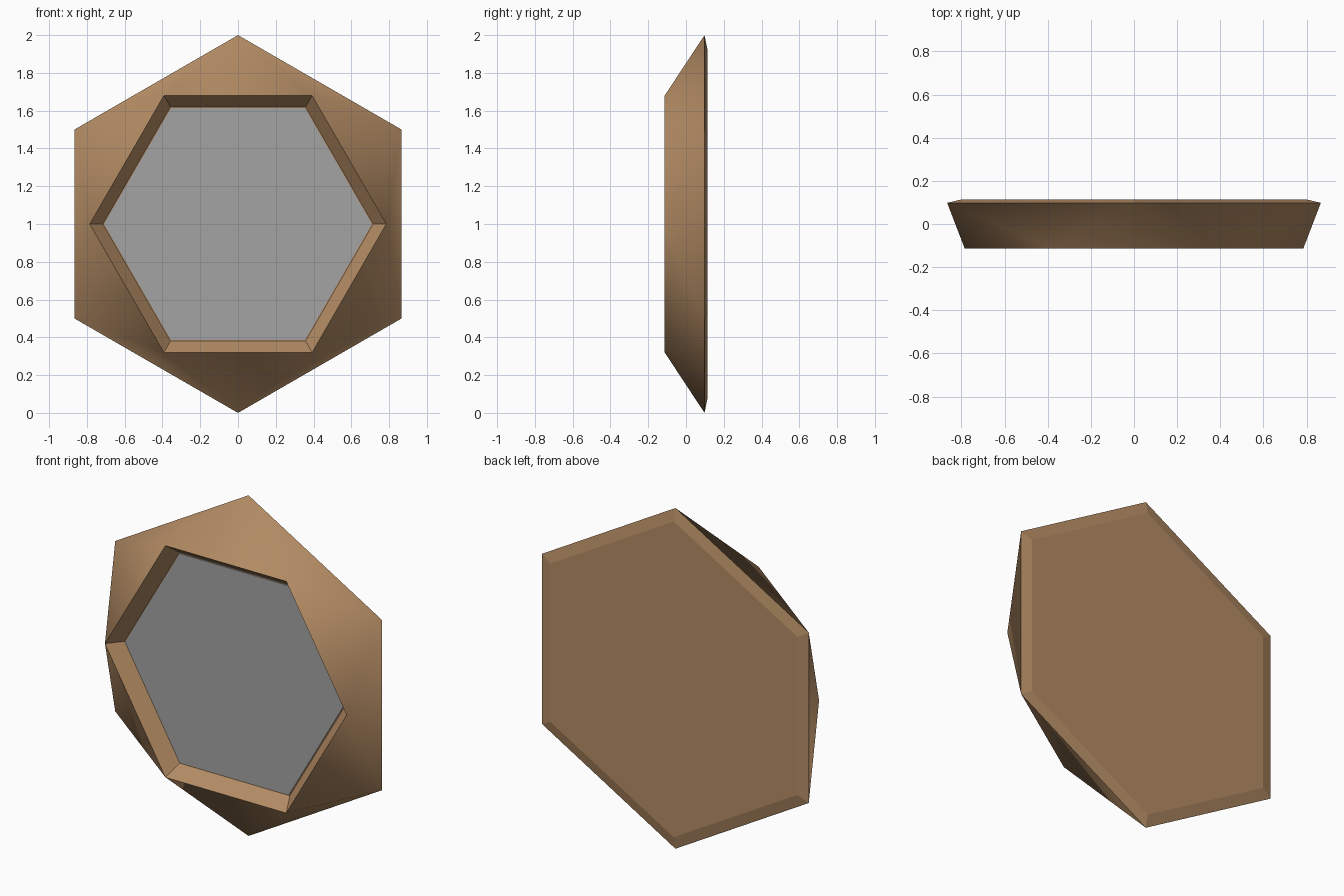
import bpy
import bmesh
from math import cos, sin, radians

cube = bpy.data.objects.get("Cube")
if cube:
    bpy.data.objects.remove(cube, do_unlink=True)


def material(name, color):
    mat = bpy.data.materials.new(name)
    mat.use_nodes = True
    mat.diffuse_color = color
    node = next(n for n in mat.node_tree.nodes if n.type == 'BSDF_PRINCIPLED')
    node.inputs["Base Color"].default_value = color
    return mat


def hexagon(bm, radius, y, turn):
    angles = [radians(turn + 60 * i) for i in range(6)]
    return [bm.verts.new((radius * cos(a), y, 1 + radius * sin(a))) for a in angles]


def bridge(bm, a, b):
    for i in range(6):
        j = (i + 1) % 6
        bm.faces.new((a[i], a[j], b[j], b[i]))


def finish(bm, name, mat):
    bmesh.ops.recalc_face_normals(bm, faces=bm.faces)
    mesh = bpy.data.meshes.new(name)
    bm.to_mesh(mesh)
    bm.free()
    mesh.materials.append(mat)
    obj = bpy.data.objects.new(name, mesh)
    bpy.context.collection.objects.link(obj)
    return obj


wood = material("warm brown wood", (0.45, 0.26, 0.127, 1))
glass = material("mirror grey", (0.37, 0.37, 0.37, 1))

# Faceted frame: chamfered back, twisted triangular sides, sloped recess
bm = bmesh.new()
back = hexagon(bm, 0.927, 0.113, 30)
outer = hexagon(bm, 1.0, 0.098, 30)
front = hexagon(bm, 0.785, -0.113, 0)
inner = hexagon(bm, 0.715, -0.03, 0)
bm.faces.new(back)
bridge(bm, back, outer)
for i in range(6):
    j = (i + 1) % 6
    bm.faces.new((front[i], front[j], outer[i]))
    bm.faces.new((outer[i], outer[j], front[j]))
bridge(bm, front, inner)
bm.faces.new(inner)
frame = finish(bm, "frame", wood)

# Smooth the twisted sides only, keeping the rims and back crisp
bpy.context.view_layer.objects.active = frame
frame.select_set(True)
bpy.ops.object.shade_smooth_by_angle(angle=radians(45))
for face in frame.data.polygons:
    if len(face.vertices) > 3:
        face.use_smooth = False

# Mirror plate resting in the recess
bm = bmesh.new()
plate_back = hexagon(bm, 0.709, -0.03, 0)
plate_front = hexagon(bm, 0.709, -0.035, 0)
bridge(bm, plate_back, plate_front)
bm.faces.new(plate_back)
bm.faces.new(plate_front)
finish(bm, "mirror_glass", glass)
